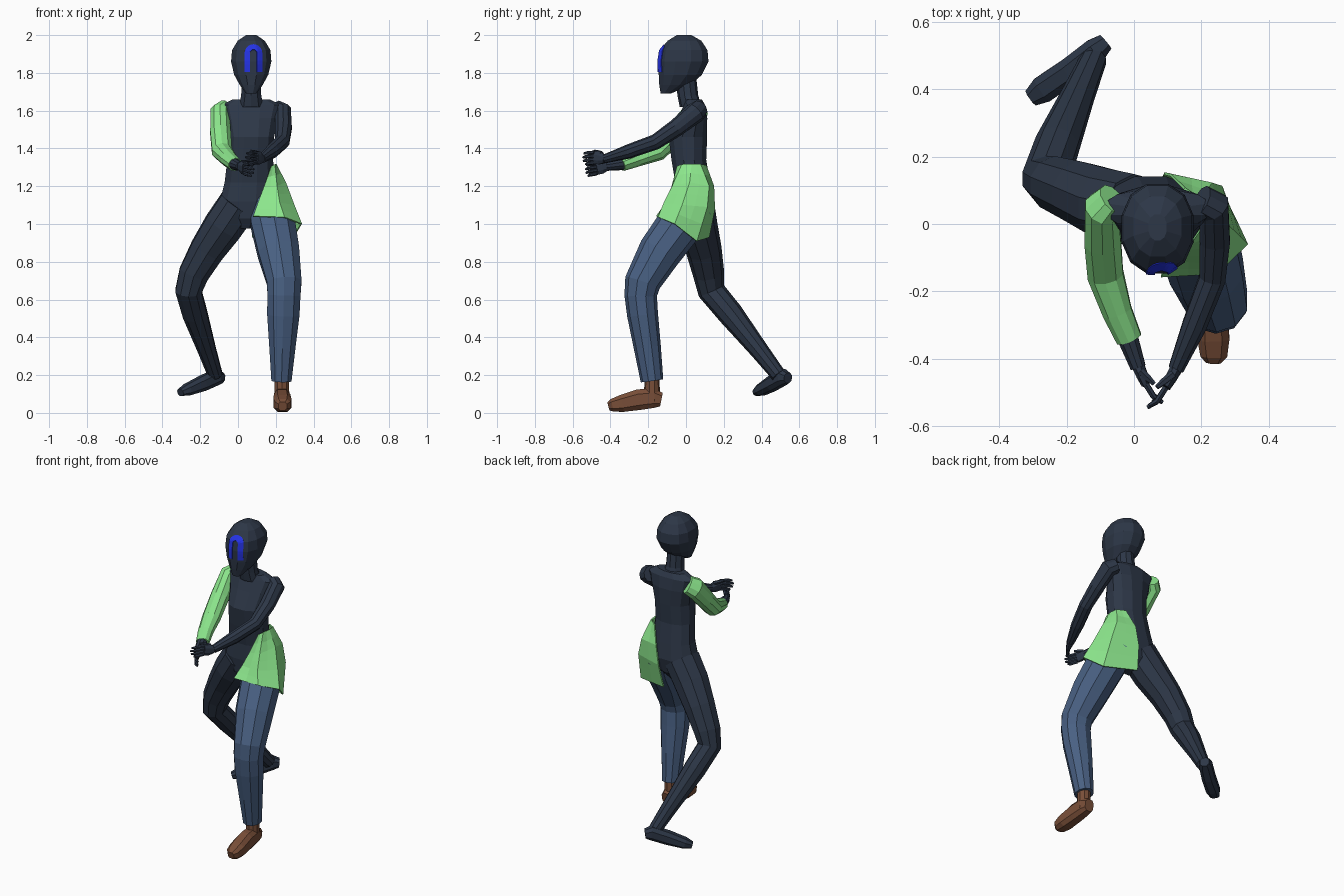
import bpy, bmesh, math
from mathutils import Vector
from mathutils.bvhtree import BVHTree


def material(name, rgb):
    m = bpy.data.materials.new(name)
    m.diffuse_color = (*rgb, 1)
    return m


DARK = material("dark slate", (0.026, 0.038, 0.063))
GREEN = material("light green", (0.279, 0.84, 0.279))
DENIM = material("denim blue", (0.066, 0.117, 0.225))
BROWN = material("brown leather", (0.19, 0.077, 0.04))
BLUE = material("bright blue", (0.018, 0.033, 0.79))


def finish(bm, name, mat):
    bmesh.ops.recalc_face_normals(bm, faces=bm.faces[:])
    me = bpy.data.meshes.new(name)
    bm.to_mesh(me)
    bm.free()
    me.materials.append(mat)
    ob = bpy.data.objects.new(name, me)
    bpy.context.collection.objects.link(ob)
    return ob


def tube(name, stations, mat, n=10, ref=(1, 0, 0), power=1.0, level=False):
    """Loft through stations (x, y, z, width radius, depth radius)."""
    bm = bmesh.new()
    pts = [Vector(s[:3]) for s in stations]
    rings = []
    for i, s in enumerate(stations):
        a = (pts[i] - pts[i - 1]).normalized() if i else Vector()
        b = (pts[i + 1] - pts[i]).normalized() if i < len(pts) - 1 else Vector()
        t = Vector((0, 0, 1)) if level else (a + b).normalized()
        side = Vector(ref)
        side = (side - t * side.dot(t)).normalized()
        up = t.cross(side)
        ring = []
        for k in range(n):
            ang = 2 * math.pi * (k + 0.5) / n
            c, d = math.cos(ang), math.sin(ang)
            c = math.copysign(abs(c) ** power, c)
            d = math.copysign(abs(d) ** power, d)
            ring.append(bm.verts.new(pts[i] + side * c * s[3] + up * d * s[-1]))
        rings.append(ring)
    for p, q in zip(rings, rings[1:]):
        for k in range(n):
            bm.faces.new((p[k], p[(k + 1) % n], q[(k + 1) % n], q[k]))
    bm.faces.new(rings[0][::-1])
    bm.faces.new(rings[-1])
    return finish(bm, name, mat)


# Head, neck and torso
head = tube("head", [
    (.07, -.108, 1.69, .028, .027), (.07, -.06, 1.735, .062, .084),
    (.07, -.03, 1.79, .093, .118), (.07, -.014, 1.86, .110, .137),
    (.07, -.012, 1.92, .105, .130), (.07, -.008, 1.97, .074, .092),
    (.07, -.01, 2.0, .028, .04)], DARK, n=12, power=.9, level=True)
tube("neck", [(.07, .025, 1.62, .068, .058), (.07, .01, 1.68, .056, .055),
              (.07, .0, 1.77, .052, .055)], DARK, level=True)
tube("torso", [
    (.04, .03, .975, .05, .05), (.045, .035, 1.03, .11, .09),
    (.05, .04, 1.12, .15, .105), (.06, .035, 1.22, .135, .095),
    (.065, .015, 1.34, .125, .095), (.07, .01, 1.46, .125, .105),
    (.07, .035, 1.56, .145, .08), (.07, .045, 1.63, .165, .058),
    (.07, .04, 1.66, .10, .045)], DARK, n=12, power=.9, level=True)

# Arch mark laid on the face
tree = BVHTree.FromPolygons([v.co for v in head.data.vertices],
                            [p.vertices[:] for p in head.data.polygons])
path = [(-1, 1.805 + .1 * i / 5, 0) for i in range(5)]
path += [(-math.cos(math.pi * i / 10), 1.905, math.sin(math.pi * i / 10)) for i in range(11)]
path += [(1, 1.805 + .1 * i / 5, 0) for i in reversed(range(5))]
bm = bmesh.new()
rows = []
for c, z, s in path:
    row = []
    for r in (.047, .038, .028, .019):
        x, h = .082 + c * r, z + s * r
        hit = tree.ray_cast(Vector((x, -1, h)), Vector((0, 1, 0)))[0]
        row.append(bm.verts.new((x, hit.y - .005, h)))
    rows.append(row)
for p, q in zip(rows, rows[1:]):
    for k in range(3):
        bm.faces.new((p[k], p[k + 1], q[k + 1], q[k]))
arch = finish(bm, "face_arch", BLUE)
arch.modifiers.new("thickness", "SOLIDIFY").thickness = .006

# Arms
tube("sleeve", [
    (-.065, .075, 1.61, .045, .055), (-.095, .045, 1.585, .055, .065),
    (-.093, -.05, 1.485, .057, .058), (-.085, -.15, 1.385, .056, .052),
    (-.05, -.26, 1.345, .046, .042), (-.015, -.34, 1.315, .040, .036)], GREEN)
tube("left_forearm", [(-.025, -.32, 1.32, .034), (.012, -.425, 1.305, .024)], DARK)
tube("right_arm", [
    (.20, .07, 1.61, .045, .05), (.237, .05, 1.59, .05, .056),
    (.24, -.05, 1.51, .047), (.233, -.16, 1.435, .041),
    (.18, -.30, 1.385, .038), (.125, -.43, 1.345, .024)], DARK)


def hand(name, wrist, knuckle, tip):
    """Flat palm on edge, four stacked fingers and a thumb."""
    w, k, t = Vector(wrist), Vector(knuckle), Vector(tip)
    tube(name + "_palm", [(*w, .02, .024), (*w.lerp(k, .5), .018, .036),
                          (*k, .014, .036)], DARK, n=8)
    for i in range(4):
        off = Vector((0, 0, .027 - .018 * i))
        a, b = k + off, t + off * 1.1
        b = a.lerp(b, (.9, 1, .95, .75)[i])
        mid = a.lerp(b, .55) + Vector((0, -.012, 0))
        tube(f"{name}_finger", [(*a, .01), (*mid, .009), (*b, .006)], DARK, n=6)
    a = w.lerp(k, .3) + Vector((0, 0, .025))
    b = k + Vector(((t.x - k.x) * .5, 0, .035))
    tube(name + "_thumb", [(*a, .013), (*a.lerp(b, .6), .011), (*b, .007)], DARK, n=6)


hand("left_hand", (.012, -.42, 1.305), (.035, -.475, 1.293), (.085, -.53, 1.28))
hand("right_hand", (.125, -.43, 1.345), (.095, -.485, 1.352), (.04, -.545, 1.343))

# Bare leg stretched back, with its foot
tube("left_leg", [
    (.0, .04, 1.10, .11), (-.08, .06, .985, .108), (-.165, .095, .86, .095),
    (-.235, .12, .735, .083), (-.262, .135, .645, .073), (-.228, .235, .525, .068),
    (-.165, .385, .335, .05), (-.12, .49, .20, .04)], DARK)
tube("left_foot", [
    (-.085, .54, .185, .028, .028), (-.115, .515, .19, .04, .045),
    (-.19, .455, .155, .042, .042), (-.27, .40, .122, .043, .032),
    (-.305, .375, .108, .028, .02)], DARK, n=8, ref=(.6, -.8, 0), power=.8)

# Trouser leg and boot in front
tube("trouser_leg", [
    (.165, .035, 1.11, .11), (.185, -.03, 1.0, .122), (.215, -.14, .85, .115),
    (.245, -.23, .69, .096), (.243, -.24, .62, .092, .086), (.24, -.23, .52, .09, .082),
    (.235, -.205, .35, .073, .072), (.23, -.18, .17, .056, .06)], DENIM)
tube("boot_shaft", [(.232, -.18, .22, .04), (.232, -.18, .06, .042)], BROWN)
tube("boot_foot", [
    (.232, -.13, .07, .032, .038), (.232, -.17, .078, .042, .055),
    (.233, -.25, .07, .046, .058), (.236, -.34, .05, .05, .048),
    (.237, -.39, .04, .042, .036), (.236, -.41, .035, .024, .024)],
    BROWN, n=8, power=.7)

# Half skirt flaring over the hip, front seam to back seam
skirt_rows = [
    [(.175, -.045, 1.305), (.192, -.02, 1.315), (.2, .03, 1.315), (.195, .075, 1.315), (.15, .105, 1.31)],
    [(.135, -.075, 1.19), (.205, -.07, 1.2), (.25, .02, 1.22), (.23, .12, 1.2), (.11, .145, 1.2)],
    [(.105, -.105, 1.11), (.22, -.115, 1.11), (.295, -.02, 1.1), (.26, .11, 1.09), (.09, .15, 1.08)],
    [(.08, -.155, 1.04), (.245, -.145, 1.035), (.335, -.06, 1.0), (.28, .055, .91), (.075, .12, .93)]]
bm = bmesh.new()
grid = [[bm.verts.new(p) for p in row] for row in skirt_rows]
for p, q in zip(grid, grid[1:]):
    for k in range(4):
        bm.faces.new((p[k], p[k + 1], q[k + 1], q[k]))
bmesh.ops.subdivide_edges(bm, edges=bm.edges[:], cuts=1, use_grid_fill=True, smooth=.6)
skirt = finish(bm, "half_skirt", GREEN)
mod = skirt.modifiers.new("thickness", "SOLIDIFY")
mod.thickness, mod.offset = .008, 0
